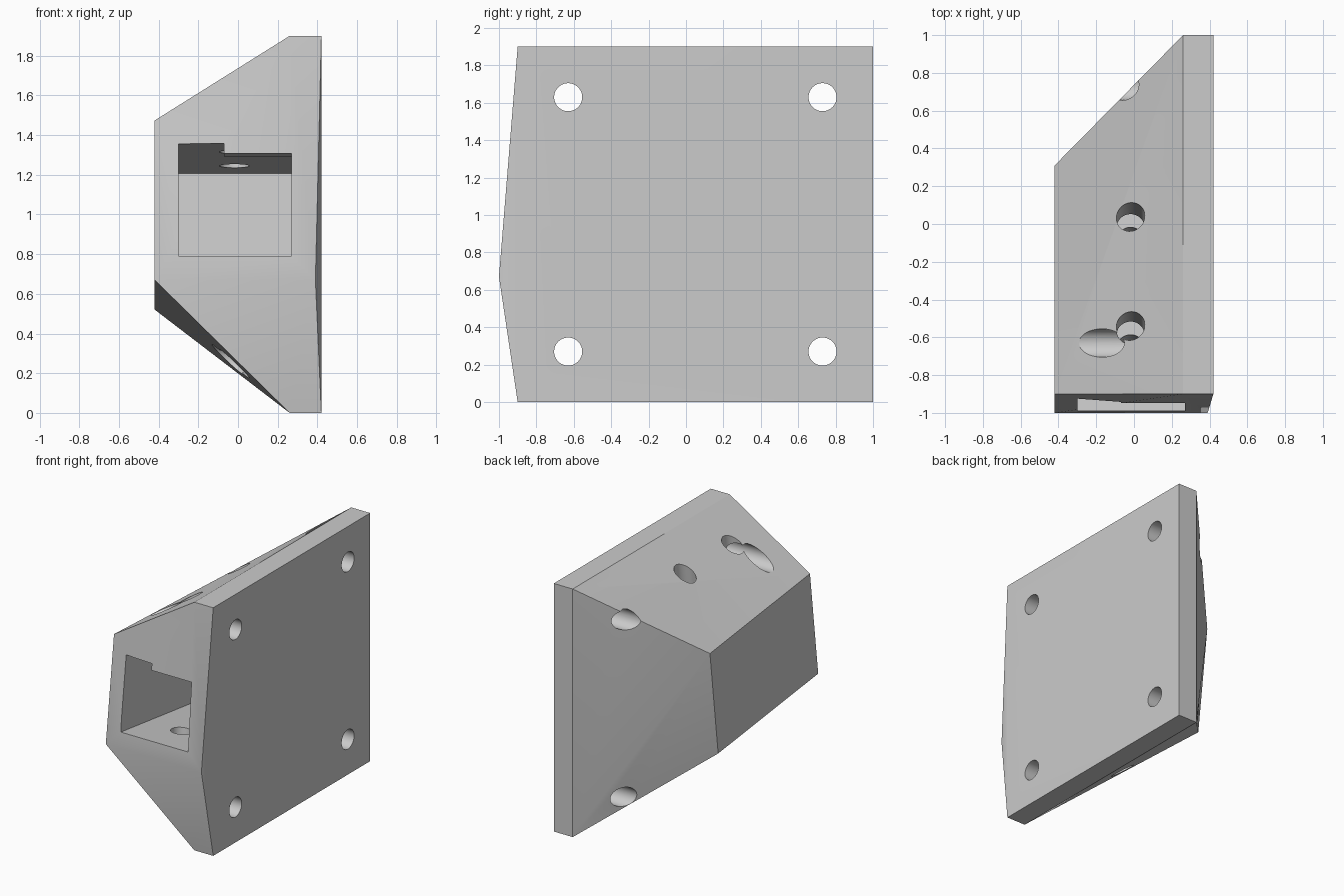
import bpy
import bmesh
import math
from mathutils import Matrix, Vector

cube = bpy.data.objects.get("Cube")
if cube:
    bpy.data.objects.remove(cube, do_unlink=True)

grey = bpy.data.materials.new("light_grey")
grey.use_nodes = True
colour = (0.6, 0.6, 0.6, 1)
grey.diffuse_color = colour
grey.node_tree.nodes["Principled BSDF"].inputs["Base Color"].default_value = colour

# Local frame of the tilted housing, with its origin at the lower front edge
TILT = Matrix.Translation((0, -1, 0.67)) @ Matrix.Rotation(math.radians(-7.04), 4, 'X')
HOLE_R = 0.075


def add_box(bm, low, high, frame=Matrix()):
    low, high = Vector(low), Vector(high)
    size = Matrix.Diagonal((*(high - low), 1))
    place = frame @ Matrix.Translation((low + high) / 2) @ size
    bmesh.ops.create_cube(bm, size=1, matrix=place)


def finish(name, bm):
    bmesh.ops.recalc_face_normals(bm, faces=bm.faces)
    mesh = bpy.data.meshes.new(name)
    bm.to_mesh(mesh)
    bm.free()
    mesh.materials.append(grey)
    obj = bpy.data.objects.new(name, mesh)
    bpy.context.collection.objects.link(obj)
    return obj


def box(name, low, high, frame=Matrix()):
    bm = bmesh.new()
    add_box(bm, low, high, frame)
    return finish(name, bm)


def rod(name, matrix):
    bm = bmesh.new()
    bmesh.ops.create_cone(bm, cap_ends=True, segments=48, radius1=HOLE_R,
                          radius2=HOLE_R, depth=4, matrix=matrix)
    return finish(name, bm)


def cut(target, cutter):
    cutter.hide_render = True
    mod = target.modifiers.new("cut", 'BOOLEAN')
    mod.operation = 'DIFFERENCE'
    mod.solver = 'EXACT'
    mod.object = cutter
    bpy.context.view_layer.objects.active = target
    bpy.ops.object.modifier_apply(modifier=mod.name)
    bpy.data.objects.remove(cutter, do_unlink=True)


# Body: mounting plate and tilted housing wrapped in one faceted hull
bm = bmesh.new()
add_box(bm, (0.26, -0.9, 0), (0.42, 1, 1.9))
add_box(bm, (-0.42, 0, 0), (0.39, 1.22, 0.81), TILT)
hull = bmesh.ops.convex_hull(bm, input=bm.verts)
spare = {g for g in hull["geom_interior"] + hull["geom_unused"]
         if isinstance(g, bmesh.types.BMVert)}
bmesh.ops.delete(bm, geom=list(spare), context='VERTS')
inner = [f for f in bm.faces if any(not e.is_manifold for e in f.edges)
         and f not in set(hull["geom"])]
bmesh.ops.delete(bm, geom=inner, context='FACES')
bmesh.ops.dissolve_limit(bm, angle_limit=0.005, verts=bm.verts, edges=bm.edges)
body = finish("mount_body", bm)

# Pocket, with a retaining lip left along part of the upper mouth
pocket = box("pocket_cutter", (-0.3, -0.2, 0.12), (0.27, 1.22, 0.69), TILT)
cut(pocket, box("lip_cutter", (-0.07, -0.3, 0.64), (0.4, 0.1, 0.8), TILT))
cut(body, pocket)

# Mounting holes through the plate
for y in (-0.63, 0.73):
    for z in (0.27, 1.63):
        turn = Matrix.Rotation(math.pi / 2, 4, 'Y')
        cut(body, rod("plate_hole_cutter", Matrix.Translation((0, y, z)) @ turn))

# Fastening holes square to the tilted housing
for along in (0.327, 0.9):
    cut(body, rod("housing_hole_cutter", TILT @ Matrix.Translation((-0.018, along, 0.4))))

bpy.ops.object.select_all(action='DESELECT')
body.select_set(True)
bpy.context.view_layer.objects.active = body
bpy.ops.object.shade_smooth_by_angle(angle=math.radians(30))
